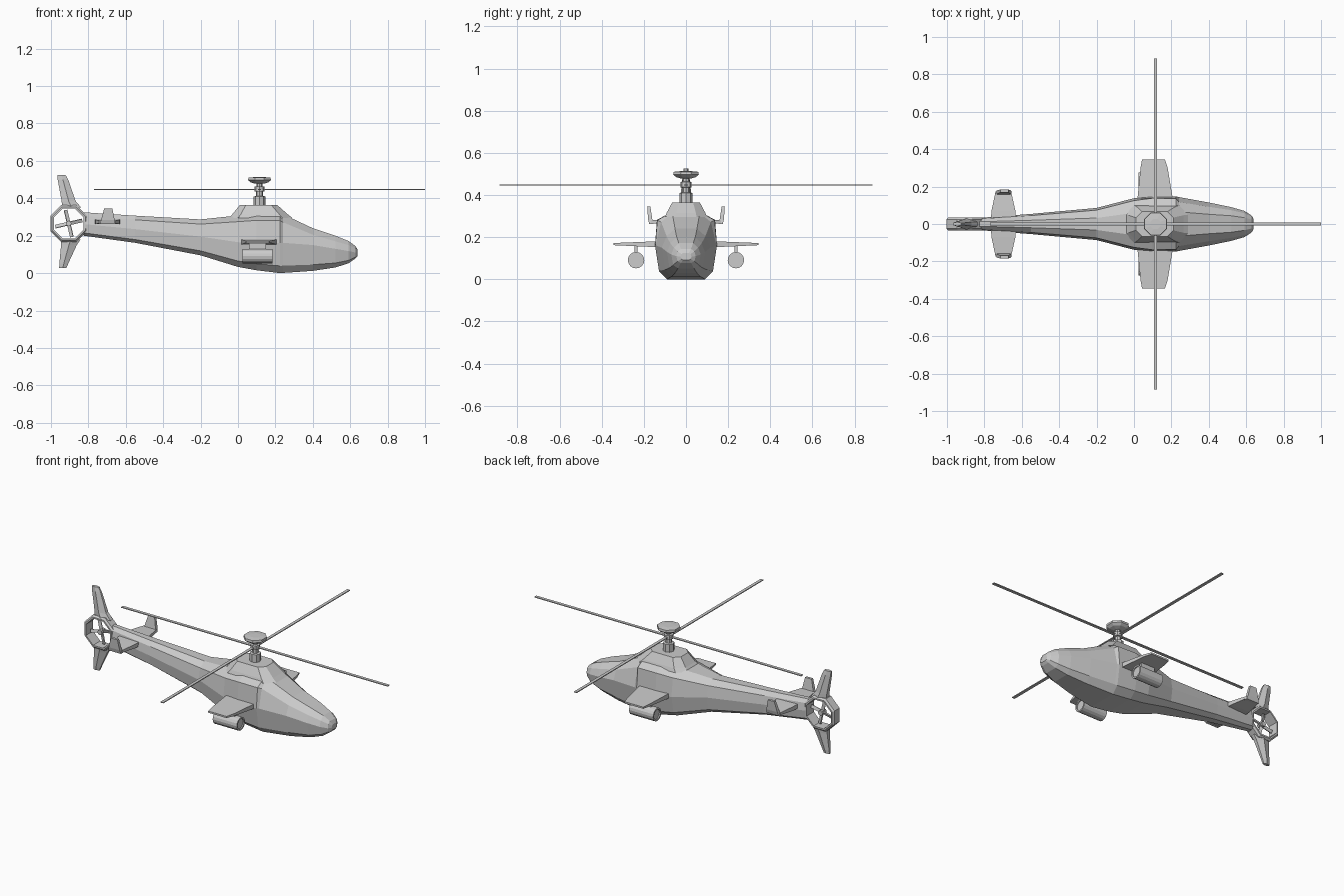
import bpy, bmesh, math
from mathutils import Matrix, Vector

if "Cube" in bpy.data.objects:
    bpy.data.objects.remove(bpy.data.objects["Cube"])


def finish(bm, name):
    bmesh.ops.remove_doubles(bm, verts=bm.verts, dist=1e-5)
    bmesh.ops.recalc_face_normals(bm, faces=bm.faces)
    me = bpy.data.meshes.new(name)
    bm.to_mesh(me)
    bm.free()
    ob = bpy.data.objects.new(name, me)
    bpy.context.collection.objects.link(ob)
    return ob


def loft(name, rings):
    """Skin a list of equal-length closed rings and cap both ends."""
    bm = bmesh.new()
    vs = [[bm.verts.new(p) for p in r] for r in rings]
    n = len(rings[0])
    for a, b in zip(vs, vs[1:]):
        for i in range(n):
            bm.faces.new((a[i], a[(i + 1) % n], b[(i + 1) % n], b[i]))
    bm.faces.new(vs[0])
    bm.faces.new(vs[-1])
    return finish(bm, name)


def box(name, size, loc, rot=None):
    bm = bmesh.new()
    bmesh.ops.create_cube(bm, size=1)
    bmesh.ops.scale(bm, vec=size, verts=bm.verts)
    if rot:
        bmesh.ops.rotate(bm, matrix=rot, verts=bm.verts)
    bmesh.ops.translate(bm, vec=loc, verts=bm.verts)
    return finish(bm, name)


def turned(name, profile, centre, axis='Z', sides=8, phase=0.0):
    """Lathe (radius, distance along axis) pairs with flat sides."""
    rings = []
    for r, d in profile:
        ring = []
        for i in range(sides):
            a = phase + 2 * math.pi * i / sides
            u, v = r * math.cos(a), r * math.sin(a)
            p = {'X': (d, u, v), 'Y': (u, d, v), 'Z': (u, v, d)}[axis]
            ring.append(Vector(p) + Vector(centre))
        rings.append(ring)
    return loft(name, rings)


def rect_xy(x0, x1, y0, y1, z):
    return [(x0, y0, z), (x1, y0, z), (x1, y1, z), (x0, y1, z)]


def mirror(ob):
    m = ob.modifiers.new("mirror", 'MIRROR')
    m.use_axis = (False, True, False)
    m.use_bisect_axis = (False, False, False)


# Fuselage stations: x, bottom z, widest z, shoulder z, top z,
# bottom / widest / shoulder / top half widths
stations = [
    (-0.825, .200, .262, .305, .325, .012, .033, .027, .012),
    (-0.55, .162, .235, .285, .307, .022, .054, .045, .020),
    (-0.20, .095, .195, .262, .287, .045, .086, .074, .032),
    (0.00, .033, .165, .275, .308, .080, .138, .125, .060),
    (0.10, .015, .160, .282, .316, .088, .147, .138, .075),
    (0.225, .000, .160, .280, .316, .090, .147, .136, .075),
    (0.24, .001, .162, .272, .315, .089, .144, .118, .065),
    (0.40, .012, .150, .205, .240, .070, .115, .092, .052),
    (0.52, .030, .130, .170, .200, .052, .090, .074, .044),
    (0.59, .052, .118, .150, .172, .038, .070, .058, .034),
    (0.628, .078, .110, .133, .145, .024, .046, .040, .024),
    (0.64, .092, .108, .120, .125, .014, .026, .022, .014),
]
rings = []
for x, zb, zm, zs, zt, wb, w, ws, wt in stations:
    half = [(wb, zb), (w * .87, zb + (zm - zb) * .24), (w, zm), (ws, zs), (wt, zt)]
    rings.append([(x, y, z) for y, z in half] + [(x, -y, z) for y, z in reversed(half)])
loft("fuselage", rings)


# Engine cowling under the mast
def octagon(x0, x1, w, z, c):
    return [(x0 + c, -w, z), (x1 - c, -w, z), (x1, -w + c, z), (x1, w - c, z),
            (x1 - c, w, z), (x0 + c, w, z), (x0, w - c, z), (x0, -w + c, z)]


loft("engine_cowling", [octagon(-.05, .29, .10, .295, .05),
                        octagon(-.03, .265, .092, .315, .045),
                        octagon(.01, .21, .066, .364, .032)])

# Rotor mast, hub and dome
C = (0.115, 0, 0)
turned("rotor_mast", [(.031, .355), (.031, .41), (.018, .412), (.018, .435), (.027, .437),
                      (.027, .462), (.016, .464), (.016, .485)], C)
turned("rotor_dome", [(.025, .478), (.05, .485), (.066, .497), (.064, .51), (.03, .513)], C,
       phase=math.pi / 8)

# Main rotor blades
for i in range(4):
    R = Matrix.Rotation(i * math.pi / 2, 3, 'Z')
    box("rotor_blade", (.885, .018, .005), Vector((.115, 0, .448)) + R @ Vector((.4425, 0, 0)), R)

# Stub wings with pods
wing = []
for y, x0, x1, z0, z1 in [(.08, .015, .21, .150, .182), (.15, .02, .205, .153, .180),
                          (.30, .035, .18, .160, .174), (.345, .043, .165, .162, .172)]:
    wing.append([(x0, y, z0), (x1, y, z0), (x1, y, z1), (x0, y, z1)])
mirror(loft("stub_wing", wing))
mirror(box("pod_pylon", (.09, .014, .05), (.105, .237, .142)))
mirror(turned("pod", [(.030, .032), (.030, .025), (.039, .025), (.039, .185), (.030, .185),
                      (.030, .178)], (0, .237, .091), 'X', 16))

# Tailplane with upturned tips
plane = []
for y, x0, x1, z0, z1 in [(.02, -.765, -.63, .262, .288), (.07, -.762, -.634, .262, .286),
                          (.165, -.742, -.655, .266, .280)]:
    plane.append([(x0, y, z0), (x1, y, z0), (x1, y, z1), (x0, y, z1)])
mirror(loft("tailplane", plane))
mirror(loft("tailplane_tip", [rect_xy(-.74, -.655, .155, .174, .262),
                              rect_xy(-.732, -.66, .160, .180, .285),
                              rect_xy(-.715, -.672, .169, .184, .346)]))

# Octagonal tail fan shroud
centre = Vector((-.905, 0, .265))
k = 1 / math.cos(math.pi / 8)
section = [(.098, -.024), (.098, .024), (.089, .034), (.080, .034), (.080, -.034), (.089, -.034)]
bm = bmesh.new()
ring = [[bm.verts.new(centre + Vector((r * k * math.cos(a), y, r * k * math.sin(a))))
         for r, y in section]
        for a in [math.pi / 8 + math.pi / 4 * i for i in range(8)]]
for i in range(8):
    a, b = ring[i], ring[(i + 1) % 8]
    for j in range(6):
        bm.faces.new((a[j], a[(j + 1) % 6], b[(j + 1) % 6], b[j]))
finish(bm, "fan_shroud")

# Tail fan blades and hub
turned("fan_hub", [(.015, -.02), (.015, .02)], centre, 'Y')
for i in range(4):
    R = Matrix.Rotation(math.radians(-13 + 90 * i), 3, 'Y')
    tilt = Matrix.Rotation(math.radians(20), 3, 'X')
    box("fan_blade", (.072, .008, .018), centre + R @ Vector((.038, 0, 0)), R @ tilt)


# Upper and lower tail fins, with tapered diamond sections
def fin(name, rows):
    loft(name, [[(x0, -t * .5, z), ((x0 + x1) / 2, -t, z), (x1, -t * .4, z),
                 (x1, t * .4, z), ((x0 + x1) / 2, t, z), (x0, t * .5, z)]
                for z, x0, x1, t in rows])


fin("upper_fin", [(.350, -.940, -.838, .030), (.385, -.943, -.868, .027),
                  (.50, -.964, -.908, .015), (.525, -.966, -.922, .011)])
fin("lower_fin", [(.180, -.948, -.842, .030), (.150, -.946, -.862, .026),
                  (.05, -.955, -.908, .015), (.028, -.956, -.917, .011)])
